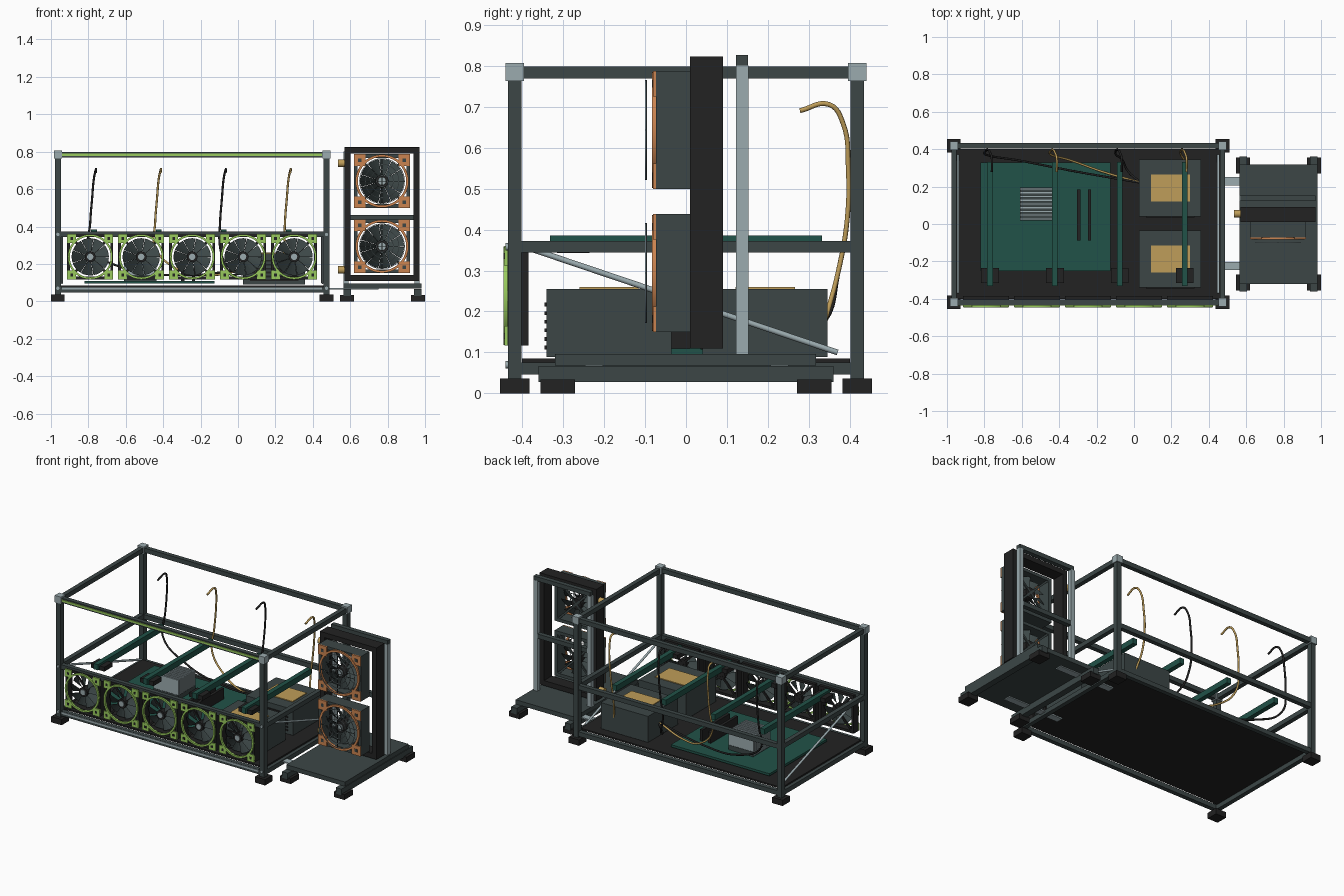
import bpy, bmesh
from math import sin, cos, pi, radians
from mathutils import Vector, Matrix

if "Cube" in bpy.data.objects:
    bpy.data.objects.remove(bpy.data.objects["Cube"])


def material(name, *rgb):
    m = bpy.data.materials.new(name)
    m.use_nodes = True
    m.diffuse_color = (*rgb, 1)
    m.node_tree.nodes["Principled BSDF"].inputs["Base Color"].default_value = (*rgb, 1)
    return m


slate = material("slate grey", .045, .062, .062)
black = material("soft black", .016, .016, .016)
green = material("board green", .015, .085, .065)
silver = material("silver", .33, .41, .43)
gold = material("gold", .52, .34, .1)
lime = material("lime", .32, .6, .11)
copper = material("copper", .6, .23, .08)


def finish(name, bm, mat, smooth=False):
    mesh = bpy.data.meshes.new(name)
    bm.to_mesh(mesh)
    bm.free()
    mesh.materials.append(mat)
    ob = bpy.data.objects.new(name, mesh)
    bpy.context.collection.objects.link(ob)
    if smooth:
        bpy.ops.object.select_all(action='DESELECT')
        ob.select_set(True)
        bpy.context.view_layer.objects.active = ob
        bpy.ops.object.shade_smooth_by_angle(angle=radians(40))
    return ob


def add_box(bm, center, size, turn=None):
    mat = Matrix.Translation(center) @ (turn or Matrix()) @ Matrix.Diagonal((*size, 1))
    bmesh.ops.create_cube(bm, size=1, matrix=mat)


def box(name, mat, xs, ys, zs):
    """Box from its extent on each axis."""
    bm = bmesh.new()
    add_box(bm, [sum(r) / 2 for r in (xs, ys, zs)], [r[1] - r[0] for r in (xs, ys, zs)])
    return finish(name, bm, mat)


def block(name, mat, center, size):
    bm = bmesh.new()
    add_box(bm, center, size)
    return finish(name, bm, mat)


def rod(name, mat, a, b, radius, sides=16):
    a, b = Vector(a), Vector(b)
    bm = bmesh.new()
    turn = (b - a).to_track_quat('Z', 'Y').to_matrix().to_4x4()
    bmesh.ops.create_cone(bm, cap_ends=True, segments=sides, radius1=radius, radius2=radius,
                          depth=(b - a).length, matrix=Matrix.Translation((a + b) / 2) @ turn)
    return finish(name, bm, mat, True)


def ring(name, mat, center, r_in, r_out, depth, sides=40):
    """Flat annulus facing the front."""
    bm = bmesh.new()
    loops = []
    for r, y in ((r_in, -1), (r_out, -1), (r_out, 1), (r_in, 1)):
        loops.append([bm.verts.new(Vector(center) + Vector((r * cos(t), y * depth / 2, r * sin(t))))
                      for t in (2 * pi * i / sides for i in range(sides))])
    for k in range(4):
        a, b = loops[k], loops[(k + 1) % 4]
        for i in range(sides):
            j = (i + 1) % sides
            bm.faces.new((a[i], a[j], b[j], b[i]))
    bmesh.ops.recalc_face_normals(bm, faces=bm.faces)
    return finish(name, bm, mat, True)


def fan(name, x, z, front, back, w, h, body_mat, trim, pad, blades=9):
    """Open square housing, trim ring, corner pads, pitched blades and rear struts."""
    mid, depth, wall = (front + back) / 2, back - front, pad * .32
    bm = bmesh.new()
    for s in (-1, 1):
        add_box(bm, (x + s * (w - wall) / 2, mid, z), (wall, depth, h))
        add_box(bm, (x, mid, z + s * (h - wall) / 2), (w, depth, wall))
    for s in (-1, 1):
        add_box(bm, (x, back - .006, z), (w * 1.25, .008, .012), Matrix.Rotation(s * pi / 4, 4, 'Y'))
    finish(name + "_housing", bm, body_mat)
    r = h / 2
    ring(name + "_trim_ring", trim, (x, front - .004, z), r * .9, r * .99, .012)
    bm, holes = bmesh.new(), bmesh.new()
    for sx in (-1, 1):
        for sz in (-1, 1):
            px, pz = x + sx * (w - pad) / 2, z + sz * (h - pad) / 2
            add_box(bm, (px, front - .003, pz), (pad, .008, pad))
            add_box(holes, (px, front - .007, pz), (pad * .3, .004, pad * .3))
    finish(name + "_corner_pads", bm, trim)
    finish(name + "_screws", holes, body_mat)
    bm = bmesh.new()
    step, pitch = 2 * pi / blades, depth * .25
    for k in range(blades):
        rows = []
        for i in range(5):
            f = i / 4
            t = k * step + f * step * .96
            rows.append([bm.verts.new((x + q * cos(t), mid - pitch + 2 * pitch * f, z + q * sin(t)))
                         for q in (r * .15, r * .82)])
        for a, b in zip(rows, rows[1:]):
            bm.faces.new((a[0], a[1], b[1], b[0]))
    finish(name + "_blades", bm, slate)
    rod(name + "_hub", black, (x, front + .004, z), (x, back - .004, z), r * .24, 24)
    rod(name + "_hub_cap", silver, (x, front, z), (x, front + .01, z), r * .14)


# Open frame: posts, feet, corner caps and three tiers of rails
L, R, D, T = -.963, .473, .418, .032
for x in (L, R):
    for y in (-D, D):
        block("frame_post", slate, (x, y, .41), (T, T, .75))
        block("frame_foot", black, (x, y, .018), (.073, .073, .037))
        block("corner_cap", silver, (x, y, .785), (.044, .044, .044))
for z in (.061, .358, .783):
    for y in (-D, D):
        block("long_rail", slate, ((L + R) / 2, y, z), (R - L, .028, .029))
    for x in (L, R):
        block("side_rail", slate, (x, 0, z), (.028, 2 * D, .029))
for x in (L, R):
    for z in (.07, .358):
        rod("frame_bolt", silver, (x, -.441, z), (x, -.43, z), .009, 12)
    inner = x + (.022 if x < 0 else -.022)
    rod("diagonal_brace", silver, (inner, -.37, .35), (inner, .37, .1), .007, 10)
box("light_strip", lime, (-.94, .45), (-.437, -.43), (.778, .79))
box("lower_trim", silver, (-.94, .45), (-.436, -.43), (.062, .074))

# Tray with main board, cooler and memory
box("tray", black, (-.955, .465), (-.4, .4), (.075, .085))
box("main_board", green, (-.82, -.125), (-.25, .33), (.095, .11))
box("cooler_base", slate, (-.61, -.435), (.02, .195), (.11, .14))
for i in range(9):
    y = .027 + i * .02
    block("cooler_fin", silver, (-.523, y, .175), (.175, .011, .12))
for x in (-.295, -.238):
    block("memory_stick", black, (x, .048, .145), (.018, .275, .07))

# Two power units with gold labels and front vents
for y in (-.188, .193):
    block("power_unit", slate, (.193, y, .172), (.333, .305, .166))
    block("power_label", gold, (.195, y, .257), (.21, .145, .006))
    for i in range(6):
        block("power_vent", black, (.193, y - .153, .112 + .021 * i), (.26, .008, .009))

# Riser bars, their sockets and the hanging cables
for i in range(4):
    x = -.77 + .347 * i
    block("riser_bar", green, (x, 0, .367), (.03, .665, .036))
    block("riser_socket", black, (x, -.275, .357), (.095, .08, .028))
    path = [(x + .01, .278, .69), (x + .01, .35, .705), (x, .383, .66), (x - .01, .396, .55),
            (x - .02, .393, .42), (x - .02, .37, .29)]
    if i == 3:
        path += [(x, .34, .18)]
    else:
        path += [(x * .8, .34, .18), (x * .4, .28, .14), (.04, .22, .17)]
    curve = bpy.data.curves.new("cable", 'CURVE')
    curve.dimensions = '3D'
    curve.bevel_depth, curve.bevel_resolution, curve.resolution_u = .006, 2, 6
    curve.use_fill_caps = True
    spline = curve.splines.new('BEZIER')
    spline.bezier_points.add(len(path) - 1)
    for p, co in zip(spline.bezier_points, path):
        p.co = co
        p.handle_left_type = p.handle_right_type = 'AUTO'
    curve.materials.append(gold if i % 2 else black)
    bpy.context.collection.objects.link(bpy.data.objects.new("cable", curve))

# Row of front fans
for i in range(5):
    fan("front_fan", -.79 + .2725 * i, .238, -.436, -.385, .246, .243, black, lime, .048)

# Tower base with beams, feet and links to the frame
box("tower_plate", slate, (.565, .98), (-.32, .317), (.068, .096))
for x in (.583, .962):
    block("tower_beam", slate, (x, 0, .047), (.04, .72, .039))
    for y in (-.313, .313):
        block("tower_foot", black, (x, y, .017), (.075, .084, .034))
    block("tower_post", silver, (x - .005, .137, .448), (.028, .03, .705))
for y in (-.225, .228):
    block("link_bar", silver, (.555, y, .066), (.39, .044, .008))
for z, h in ((.812, .027), (.448, .028)):
    block("tower_rail", slate, (.77, .137, z), (.4, .029, h))

# Radiator frame with brass fittings
for x in (.586, .954):
    block("radiator_side", black, (x, .05, .467), (.032, .08, .71))
for z in (.126, .806):
    block("radiator_end", black, (.77, .05, z), (.4, .08, .032))
for z in (.168, .738):
    rod("pipe_fitting", gold, (.535, .055, z), (.58, .055, z), .02)

# Tower fans with wire guards
for z in (.294, .643):
    fan("tower_fan", .77, z, -.073, .01, .3, .287, slate, copper, .062, 11)
    for r in (.122, .092, .062, .032):
        ring("guard_ring", silver, (.77, -.098, z), r - .003, r, .004)
    bm = bmesh.new()
    for k in range(2):
        add_box(bm, (.77, -.097, z), (.244, .003, .003), Matrix.Rotation(k * pi / 2, 4, 'Y'))
    finish("guard_spokes", bm, slate)
